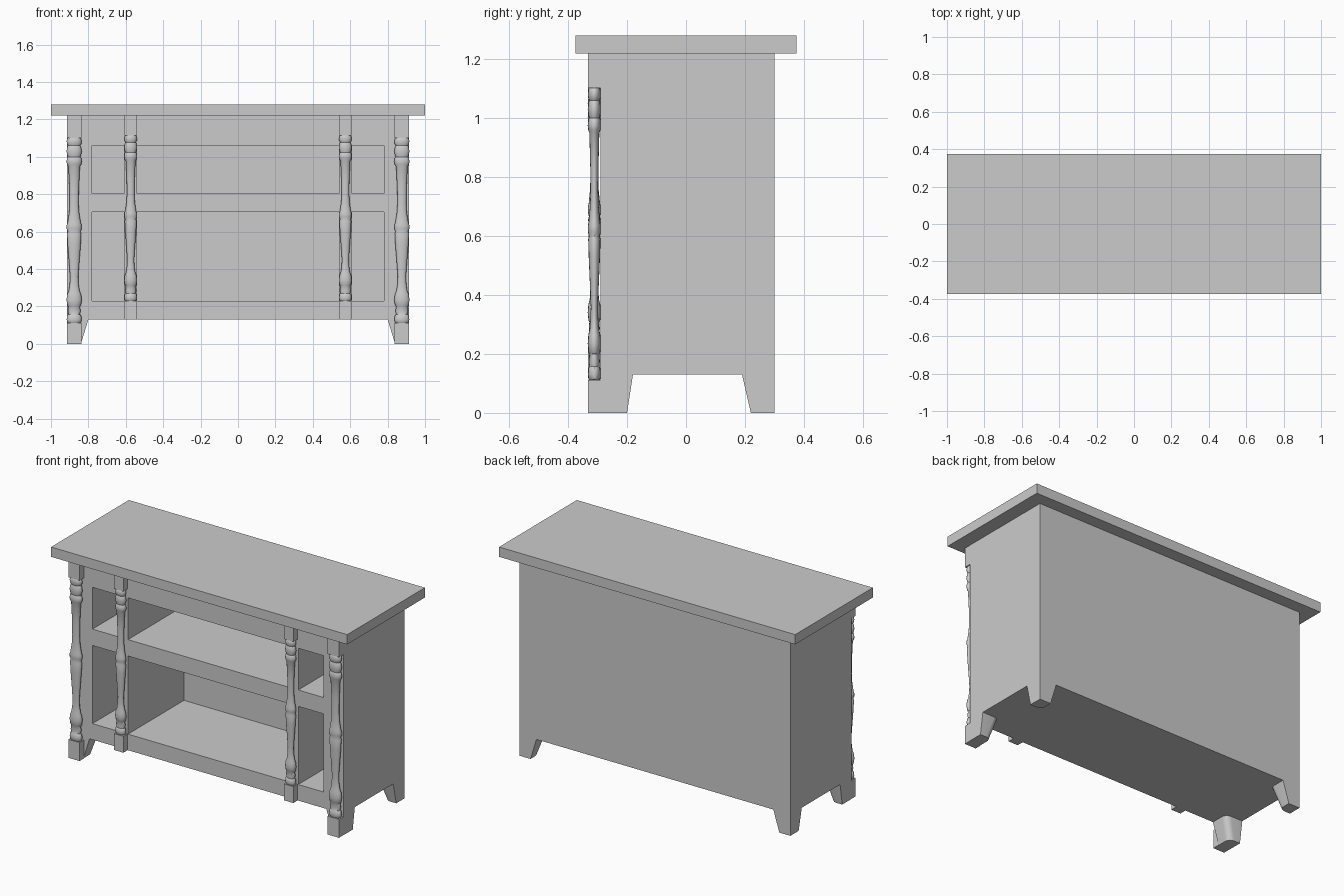
import bpy, bmesh, math

if "Cube" in bpy.data.objects:
    bpy.data.objects.remove(bpy.data.objects["Cube"])


def make_object(name, bm):
    bmesh.ops.recalc_face_normals(bm, faces=bm.faces)
    mesh = bpy.data.meshes.new(name)
    bm.to_mesh(mesh)
    bm.free()
    ob = bpy.data.objects.new(name, mesh)
    bpy.context.collection.objects.link(ob)
    return ob


def add_box(bm, x0, x1, y0, y1, z0, z1):
    verts = bmesh.ops.create_cube(bm, size=1)["verts"]
    for v in verts:
        v.co = ((x0 + x1) / 2 + v.co.x * (x1 - x0),
                (y0 + y1) / 2 + v.co.y * (y1 - y0),
                (z0 + z1) / 2 + v.co.z * (z1 - z0))


def loft(bm, rings):
    rows = [[bm.verts.new(p) for p in ring] for ring in rings]
    n = len(rows[0])
    for a, b in zip(rows, rows[1:]):
        for i in range(n):
            bm.faces.new((a[i], a[(i + 1) % n], b[(i + 1) % n], b[i]))
    bm.faces.new(rows[0])
    bm.faces.new(rows[-1])


def smooth(ob, angle):
    bpy.ops.object.select_all(action='DESELECT')
    ob.select_set(True)
    bpy.context.view_layer.objects.active = ob
    bpy.ops.object.shade_smooth_by_angle(angle=math.radians(angle))


# Overhanging top slab
bm = bmesh.new()
add_box(bm, -1, 1, -0.375, 0.375, 1.22, 1.28)
make_object("top_slab", bm)

# Cabinet body with six open compartments cut from the front
bm = bmesh.new()
add_box(bm, -0.915, 0.915, -0.29, 0.30, 0.13, 1.22)
body = make_object("cabinet_body", bm)
bm = bmesh.new()
for x0, x1 in ((-0.78, -0.61), (-0.54, 0.54), (0.61, 0.78)):
    for z0, z1 in ((0.228, 0.705), (0.805, 1.06)):
        add_box(bm, x0, x1, -0.4, 0.25, z0, z1)
cutter = make_object("compartment_cutter", bm)
cutter.hide_render = True
mod = body.modifiers.new("compartments", 'BOOLEAN')
mod.operation = 'DIFFERENCE'
mod.solver = 'EXACT'
mod.object = cutter
bpy.context.view_layer.objects.active = body
bpy.ops.object.modifier_apply(modifier=mod.name)
bpy.data.objects.remove(cutter)


# Tapered legs with a rounded inner corner
def leg(name, sx, y_out, y_top, y_bot):
    def ring(x_in, y_in, z):
        r = 0.035
        d = 1 if y_in > y_out else -1
        pts = [(0.915, y_out), (0.915, y_in)]
        for i in range(7):
            a = math.radians(90 - 15 * i)
            pts.append((x_in + r - r * math.cos(a),
                        y_in - d * r + d * r * math.sin(a)))
        pts.append((x_in, y_out))
        return [(sx * x, y, z) for x, y in pts]
    bm = bmesh.new()
    loft(bm, [ring(0.84, y_bot, 0), ring(0.80, y_top, 0.13)])
    smooth(make_object(name, bm), 30)


for side, sx in (("left", -1), ("right", 1)):
    leg("front_leg_" + side, sx, -0.29, -0.18, -0.20)
    leg("back_leg_" + side, sx, 0.30, 0.19, 0.22)

# Turned post profile (half width, height) between two square blocks
PROFILE = [(.03, .11), (.037, .115), (.04, .13), (.037, .152), (.031, .157),
           (.034, .175), (.031, .2), (.036, .205), (.041, .235), (.037, .265),
           (.029, .285), (.024, .32), (.022, .36), (.027, .43), (.035, .53),
           (.038, .59), (.034, .6), (.04, .615), (.04, .635), (.035, .65),
           (.027, .70), (.024, .75), (.025, .83), (.031, .95), (.038, .96),
           (.041, .975), (.038, .995), (.033, 1.0), (.037, 1.01), (.041, 1.03),
           (.036, 1.055), (.032, 1.06), (.039, 1.07), (.04, 1.085),
           (.036, 1.1), (.03, 1.105)]


# Flattened post standing just in front of the cabinet face
def post(name, x, width, z0):
    sz = (1.22 - z0) / 1.22
    yc, depth, n = -0.311, 0.55, 16
    w, d = 0.038 * width, 0.021
    bm = bmesh.new()
    add_box(bm, x - w, x + w, yc - d, yc + d, z0, z0 + 0.112 * sz)
    add_box(bm, x - w, x + w, yc - d, yc + d, z0 + 1.102 * sz, 1.22)
    loft(bm, [[(x + r * width * math.cos(2 * math.pi * i / n),
                yc + r * depth * math.sin(2 * math.pi * i / n),
                z0 + z * sz) for i in range(n)] for r, z in PROFILE])
    smooth(make_object(name, bm), 40)


for side, sx in (("left", -1), ("right", 1)):
    post("corner_post_" + side, sx * 0.876, 1.0, 0)
    post("inner_post_" + side, sx * 0.574, 0.84, 0.13)
